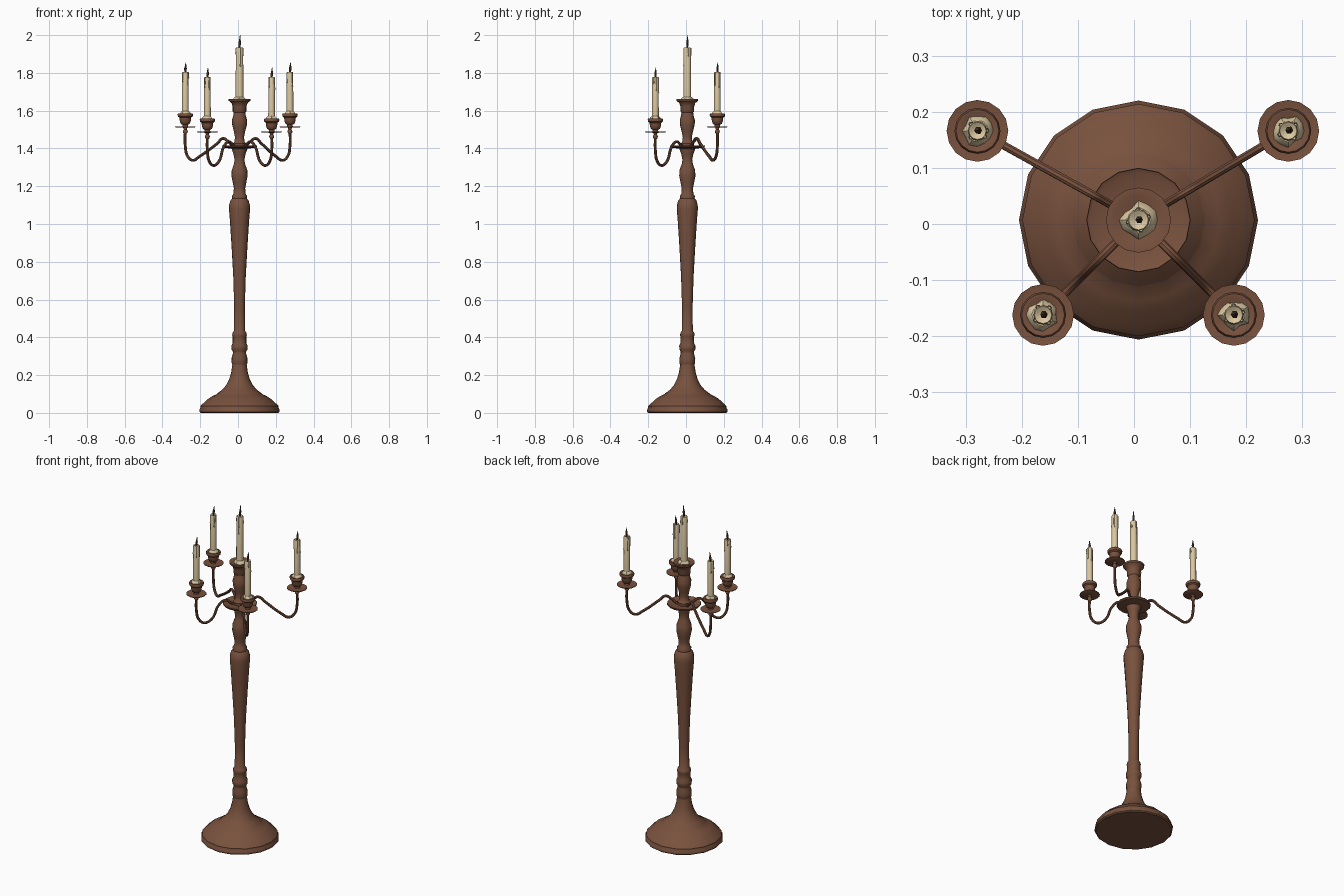
import bpy, bmesh, math, random
from mathutils import Vector

if "Cube" in bpy.data.objects:
    bpy.data.objects.remove(bpy.data.objects["Cube"])

random.seed(4)
CX, CY = 0.008, 0.007


def material(name, rgb):
    m = bpy.data.materials.new(name)
    m.diffuse_color = (*rgb, 1)
    m.use_nodes = True
    m.node_tree.nodes["Principled BSDF"].inputs["Base Color"].default_value = m.diffuse_color
    return m


BROWN = material("brown_metal", (0.19, 0.083, 0.047))
WAX = material("cream_wax", (0.70, 0.57, 0.35))
WICK = material("dark_wick", (0.085, 0.05, 0.025))


def finish(mesh, name, mat, angle=40):
    mesh.materials.clear()
    mesh.materials.append(mat)
    mesh.polygons.foreach_set("use_smooth", [True] * len(mesh.polygons))
    mesh.set_sharp_from_angle(angle=math.radians(angle))
    ob = bpy.data.objects.new(name, mesh)
    bpy.context.scene.collection.objects.link(ob)
    return ob


def lathe(name, profile, mat, x, y, sides=16, wobble=0.0, lean=(0, 0)):
    """Revolve (radius, z) points, closing both ends; optional uneven radius."""
    bm = bmesh.new()
    noise = [1 + random.uniform(-wobble, wobble) for _ in range(sides)]
    rings = []
    z0, z1 = profile[0][1], profile[-1][1]
    for r, z in profile:
        t = (z - z0) / (z1 - z0)
        ring = []
        for i in range(sides):
            a = 2 * math.pi * i / sides
            ring.append(bm.verts.new((x + lean[0] * t + r * noise[i] * math.cos(a),
                                      y + lean[1] * t + r * noise[i] * math.sin(a), z)))
        rings.append(ring)
    for lo, hi in zip(rings, rings[1:]):
        for i in range(sides):
            j = (i + 1) % sides
            bm.faces.new((lo[i], lo[j], hi[j], hi[i]))
    bm.faces.new(rings[0][::-1])
    bm.faces.new(rings[-1])
    bmesh.ops.recalc_face_normals(bm, faces=bm.faces)
    mesh = bpy.data.meshes.new(name)
    bm.to_mesh(mesh)
    bm.free()
    return finish(mesh, name, mat)


def tube(name, points, radius, mat):
    cu = bpy.data.curves.new(name + "_path", 'CURVE')
    cu.dimensions = '3D'
    cu.bevel_depth = radius
    cu.bevel_resolution = 2
    cu.resolution_u = 6
    cu.use_fill_caps = True
    sp = cu.splines.new('BEZIER')
    sp.bezier_points.add(len(points) - 1)
    for bp, p in zip(sp.bezier_points, points):
        bp.co = p
        bp.handle_left_type = bp.handle_right_type = 'AUTO'
    tmp = bpy.data.objects.new(name + "_tmp", cu)
    bpy.context.scene.collection.objects.link(tmp)
    bpy.context.view_layer.update()
    mesh = bpy.data.meshes.new_from_object(
        tmp.evaluated_get(bpy.context.evaluated_depsgraph_get()))
    bpy.data.objects.remove(tmp)
    return finish(mesh, name, mat)


def candle(tag, x, y, z0, z1, tip, r):
    # wax body with a slightly hollow top
    lathe(tag + "_candle", [(r, z0), (r * 0.95, z1 - 0.006), (r * 0.85, z1),
                            (r * 0.55, z1 - 0.003), (r * 0.3, z1 - 0.006)], WAX, x, y, 12)
    # melted puddle at the foot
    lathe(tag + "_puddle", [(r * 1.45, z0), (r * 1.35, z0 + 0.009), (r * 0.95, z0 + 0.018)],
          WAX, x, y, 12, 0.2)
    # drips running down the side
    for k in range(4):
        a = k * math.pi / 2 + random.uniform(0, 1)
        top, h = z1 - 0.004, random.uniform(0.03, 0.10)
        dx, dy = x + r * 0.9 * math.cos(a), y + r * 0.9 * math.sin(a)
        lathe(f"{tag}_drip_{k}", [(0.001, top - h), (0.005, top - h + 0.006),
                                  (0.0035, top - h + 0.018), (0.003, top)], WAX, dx, dy, 6)
    # tapering wick
    h = tip - z1
    lathe(tag + "_wick", [(0.004, z1 - 0.006), (0.006, z1 + h * 0.15), (0.007, z1 + h * 0.35),
                          (0.004, z1 + h * 0.65), (0.001, tip)], WICK, x, y, 6, 0.1, (0.003, 0.002))


# foot: wide stepped dome
lathe("base", [(0.206, 0), (0.213, 0.006), (0.213, 0.018), (0.207, 0.026), (0.207, 0.036),
               (0.198, 0.046), (0.188, 0.054), (0.168, 0.073), (0.145, 0.088), (0.12, 0.1),
               (0.117, 0.104), (0.092, 0.122), (0.07, 0.148), (0.054, 0.18), (0.044, 0.215),
               (0.038, 0.255)], BROWN, CX, CY)

# turned column up to the arm plate
lathe("column", [(0.036, 0.25), (0.041, 0.262), (0.042, 0.29), (0.035, 0.315), (0.035, 0.325),
                 (0.042, 0.335), (0.043, 0.355), (0.036, 0.37), (0.036, 0.405), (0.039, 0.412),
                 (0.036, 0.425), (0.029, 0.435), (0.028, 0.56), (0.033, 0.72), (0.042, 0.88),
                 (0.051, 1.02), (0.056, 1.08), (0.055, 1.1), (0.048, 1.125), (0.039, 1.135),
                 (0.040, 1.148), (0.032, 1.16), (0.030, 1.19), (0.036, 1.22), (0.043, 1.255),
                 (0.041, 1.285), (0.029, 1.32), (0.026, 1.34), (0.032, 1.37),
                 (0.041, 1.395), (0.041, 1.403)], BROWN, CX, CY)

# dished plate where the arms meet
lathe("arm_plate", [(0.04, 1.398), (0.088, 1.405), (0.093, 1.411), (0.092, 1.416),
                    (0.085, 1.412), (0.035, 1.408)], BROWN, CX, CY)

# central socket
lathe("center_socket", [(0.034, 1.405), (0.036, 1.425), (0.027, 1.435), (0.024, 1.46),
                        (0.03, 1.49), (0.039, 1.525), (0.040, 1.55), (0.033, 1.575),
                        (0.031, 1.59), (0.036, 1.597), (0.036, 1.62), (0.042, 1.64),
                        (0.057, 1.652), (0.058, 1.662), (0.045, 1.662), (0.03, 1.655)],
      BROWN, CX, CY)
candle("center", CX, CY, 1.655, 1.935, 2.0, 0.0205)

# four arms: name, candle x, candle y, plate z, arm peak radius, arm peak z
ARMS = [("back_left", -0.279, 0.166, 1.513, 0.10, 1.453),
        ("back_right", 0.275, 0.166, 1.513, 0.10, 1.453),
        ("front_left", -0.162, -0.162, 1.486, 0.082, 1.436),
        ("front_right", 0.178, -0.162, 1.486, 0.082, 1.436)]
for tag, x, y, p, pr, pz in ARMS:
    d = Vector((x - CX, y - CY))
    L = d.length
    d.normalize()
    low = p - 0.176
    path = [(L, p - 0.01), (L, p - 0.1), (L - 0.014, low + 0.022), (L - 0.045, low),
            (L - 0.085, low + 0.02), (pr + 0.035, pz - 0.027), (pr, pz),
            (pr - 0.03, pz - 0.015), (0.035, 1.408)]
    tube(tag + "_arm", [(CX + d.x * r, CY + d.y * r, z) for r, z in path], 0.0075, BROWN)
    # bead, drip plate and cup
    lathe(tag + "_bead", [(0.007, p - 0.036), (0.012, p - 0.029), (0.013, p - 0.022),
                          (0.008, p - 0.012), (0.012, p)], BROWN, x, y, 12)
    lathe(tag + "_drip_plate", [(0.012, p - 0.003), (0.05, p - 0.002), (0.055, p + 0.001),
                                (0.055, p + 0.004), (0.045, p + 0.002), (0.015, p + 0.003)],
          BROWN, x, y)
    lathe(tag + "_cup", [(0.016, p), (0.014, p + 0.012), (0.024, p + 0.018), (0.029, p + 0.032),
                         (0.031, p + 0.05), (0.039, p + 0.056), (0.041, p + 0.066),
                         (0.038, p + 0.073), (0.03, p + 0.072), (0.022, p + 0.068)], BROWN, x, y)
    candle(tag, x, y, p + 0.067, p + 0.293, p + 0.342, 0.018)
